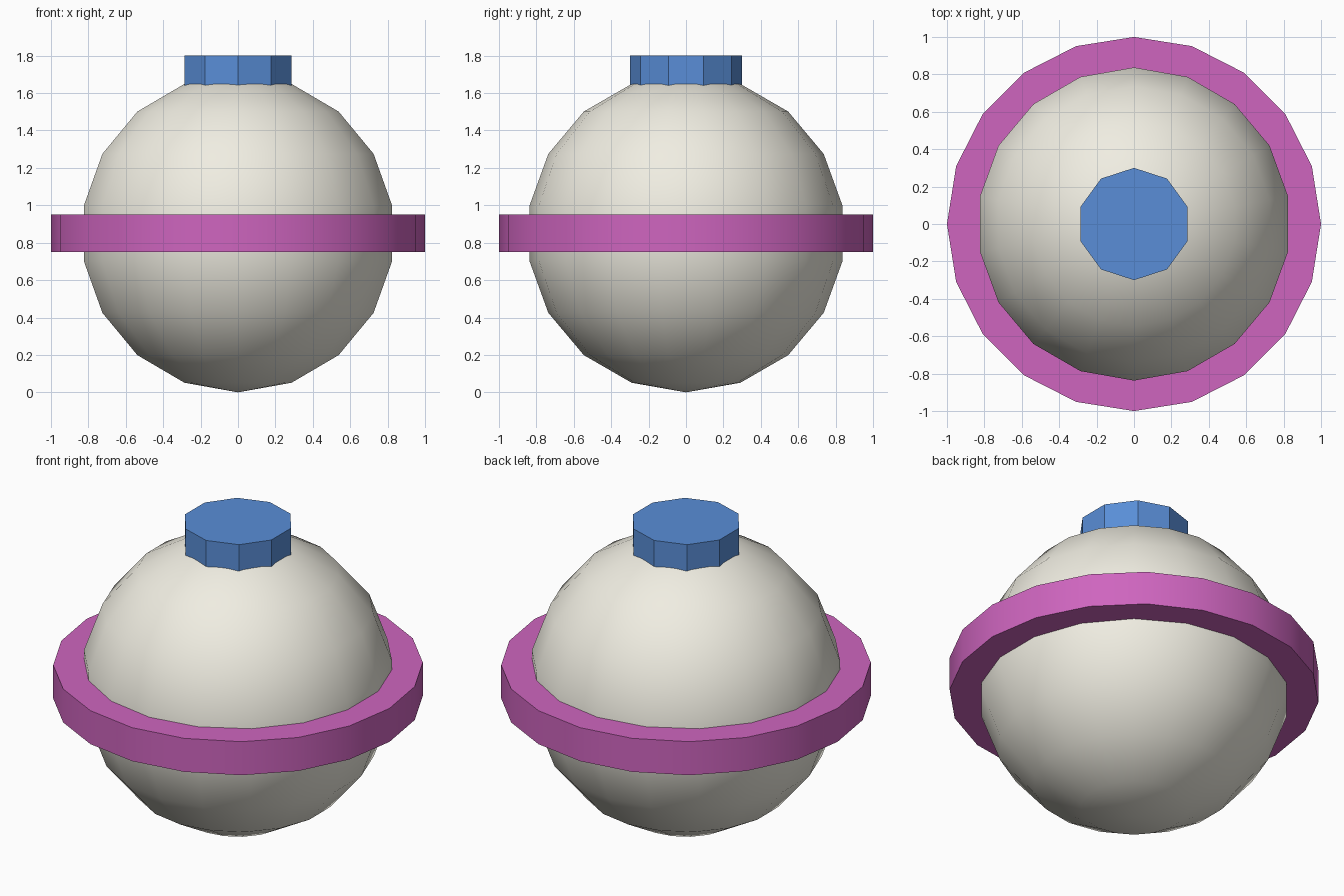
import bpy
import math

if "Cube" in bpy.data.objects:
    bpy.data.objects.remove(bpy.data.objects["Cube"])


def paint(obj, name, color):
    mat = bpy.data.materials.new(name)
    mat.diffuse_color = (*color, 1)
    mat.use_nodes = True
    mat.node_tree.nodes["Principled BSDF"].inputs["Base Color"].default_value = mat.diffuse_color
    obj.data.materials.append(mat)


def disc(name, sides, radius, z0, z1, color):
    bpy.ops.mesh.primitive_cylinder_add(vertices=sides, radius=radius, depth=z1 - z0,
                                        location=(0, 0, (z0 + z1) / 2))
    obj = bpy.context.object
    obj.name = name
    bpy.ops.object.shade_smooth_by_angle(angle=math.radians(30))
    paint(obj, name + "_paint", color)
    return obj


# Round body, 18 segments by 9 rings
bpy.ops.mesh.primitive_uv_sphere_add(segments=18, ring_count=9, radius=0.85,
                                     location=(0, 0, 0.85))
body = bpy.context.object
body.name = "body"
bpy.ops.object.shade_smooth_by_angle(angle=math.radians(30))
paint(body, "body_paint", (0.87, 0.85, 0.76))

# Band around the middle
disc("band", 20, 1.0, 0.75, 0.95, (0.62, 0.13, 0.52))

# Ten-sided cap, sunk slightly into the body
disc("cap", 10, 0.3, 1.6, 1.8, (0.10, 0.27, 0.68))
